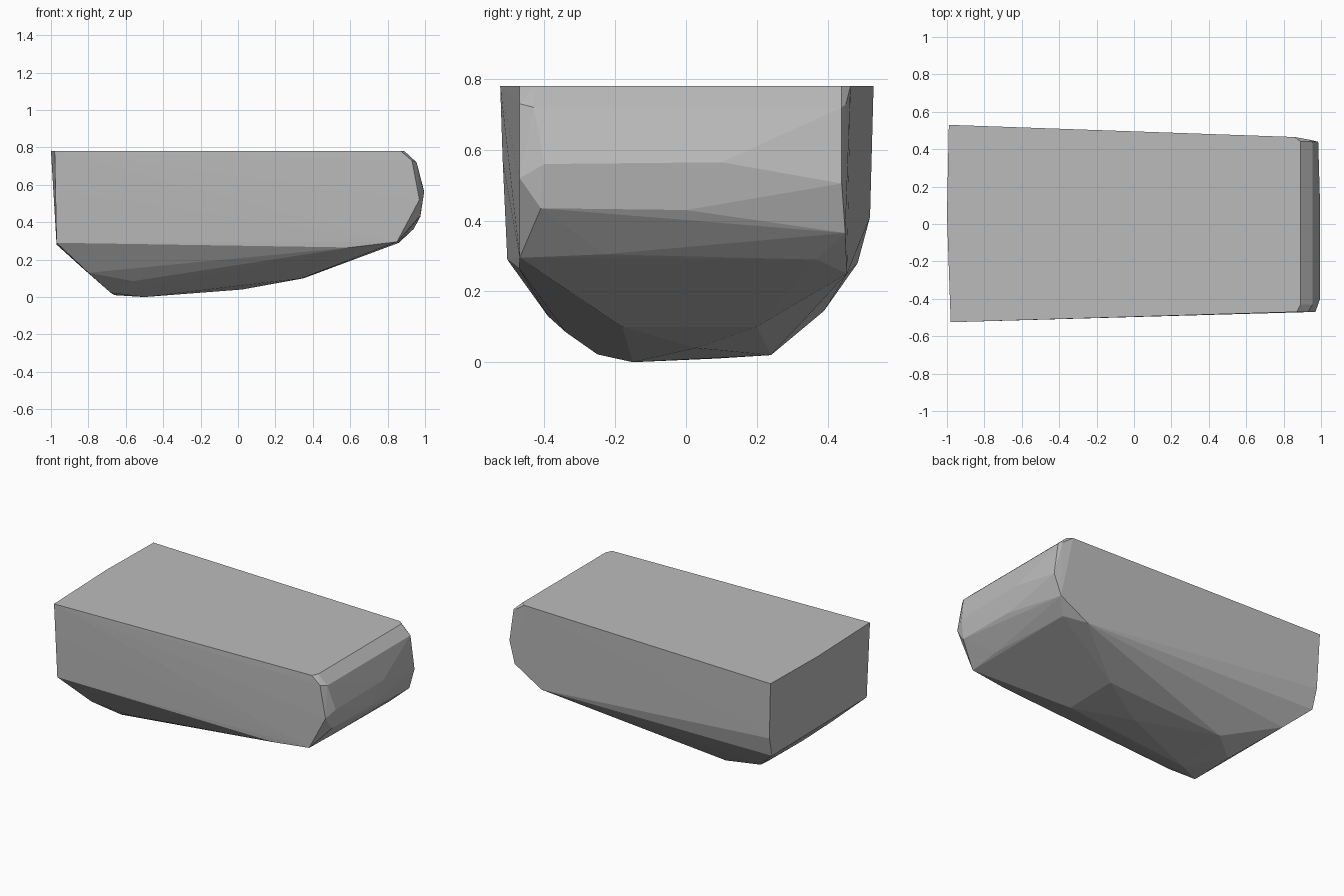
import bpy, bmesh

if "Cube" in bpy.data.objects:
    bpy.data.objects.remove(bpy.data.objects["Cube"])

# Corner points of the faceted block, grouped by region
top_rim = [(-.99, .53, .78), (-1, .05, .78), (-.98, -.525, .78), (.87, -.47, .78),
           (.89, -.43, .78), (.89, .44, .78), (.86, .465, .78)]
left_end = [(-.975, .52, .41), (-.97, .485, .28), (-.97, -.505, .29), (-.96, -.518, .57)]
right_end = [(.93, -.47, .73), (.955, -.43, .72), (.955, .44, .72), (.93, .452, .73),
             (.995, -.40, .56), (.995, .10, .565), (.985, .44, .505), (.97, -.47, .52),
             (.975, -.41, .435), (.975, 0, .43), (.94, .45, .365)]
lower_edge = [(.85, -.47, .295), (.87, -.23, .305), (.86, .37, .29), (.74, .455, .25),
              (.6, -.472, .265)]
underside = [(-.82, .39, .145), (-.46, .24, .02), (-.66, .08, .01), (-.5, -.15, 0),
             (-.68, -.25, .022), (-.56, -.34, .085), (-.8, -.39, .13),
             (.02, .03, .04), (.34, -.18, .1), (.35, .2, .1)]

# Faceted block as the hull of its corners
bm = bmesh.new()
for p in top_rim + left_end + right_end + lower_edge + underside:
    bm.verts.new(p)
hull = bmesh.ops.convex_hull(bm, input=bm.verts[:])
spare = {g for g in hull["geom_interior"] + hull["geom_unused"]
         if isinstance(g, bmesh.types.BMVert)}
bmesh.ops.delete(bm, geom=list(spare), context="VERTS")
bmesh.ops.recalc_face_normals(bm, faces=bm.faces[:])
mesh = bpy.data.meshes.new("rock_block")
bm.to_mesh(mesh)
bm.free()

# Plain grey stone
stone = bpy.data.materials.new("stone_grey")
stone.diffuse_color = (.5, .5, .5, 1)
stone.use_nodes = True
stone.node_tree.nodes["Principled BSDF"].inputs["Base Color"].default_value = stone.diffuse_color
mesh.materials.append(stone)
bpy.context.collection.objects.link(bpy.data.objects.new("rock_block", mesh))
